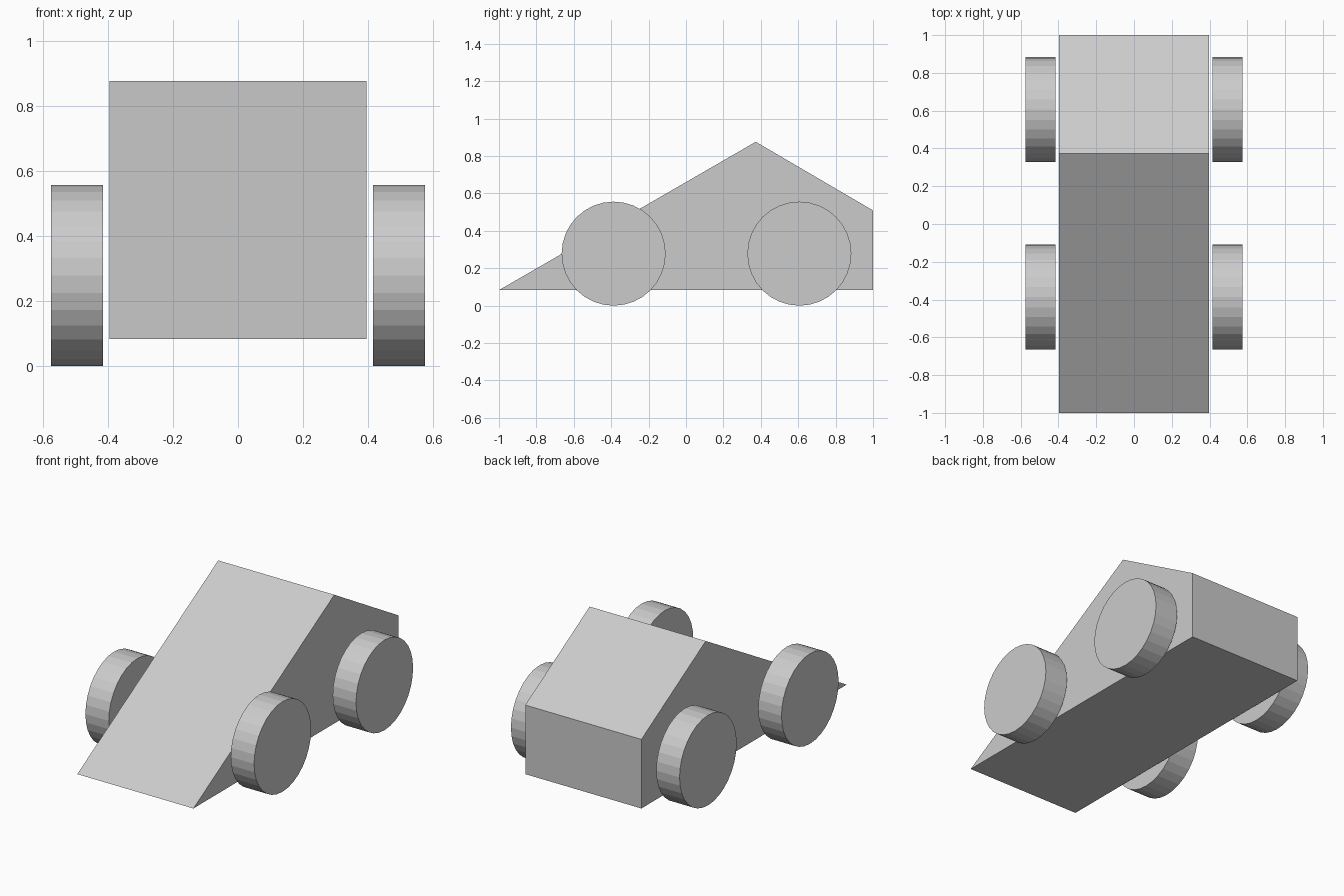
import bpy, bmesh
from math import pi

if "Cube" in bpy.data.objects:
    bpy.data.objects.remove(bpy.data.objects["Cube"])

# Wedge body: side profile (y, z) extruded across x
HALF_WIDTH = 0.396
PROFILE = [(-1.0, 0.083), (1.0, 0.083), (1.0, 0.509), (0.373, 0.876)]

bm = bmesh.new()
side = bm.faces.new([bm.verts.new((-HALF_WIDTH, y, z)) for y, z in PROFILE])
result = bmesh.ops.extrude_face_region(bm, geom=[side])
moved = [v for v in result["geom"] if isinstance(v, bmesh.types.BMVert)]
bmesh.ops.translate(bm, verts=moved, vec=(2 * HALF_WIDTH, 0, 0))
bmesh.ops.recalc_face_normals(bm, faces=bm.faces[:])
mesh = bpy.data.meshes.new("body")
bm.to_mesh(mesh)
bm.free()
bpy.context.collection.objects.link(bpy.data.objects.new("body", mesh))

# Four plain disc wheels, just clear of the body sides
RADIUS, THICKNESS, WHEEL_X = 0.278, 0.159, 0.4955


def add_wheel(name, x, y):
    bpy.ops.mesh.primitive_cylinder_add(
        vertices=32, radius=RADIUS, depth=THICKNESS,
        location=(x, y, RADIUS), rotation=(0, pi / 2, 0))
    bpy.context.object.name = name


for end, y in (("front", -0.387), ("rear", 0.606)):
    for hand, sign in (("left", -1), ("right", 1)):
        add_wheel(f"{end}_{hand}_wheel", sign * WHEEL_X, y)
